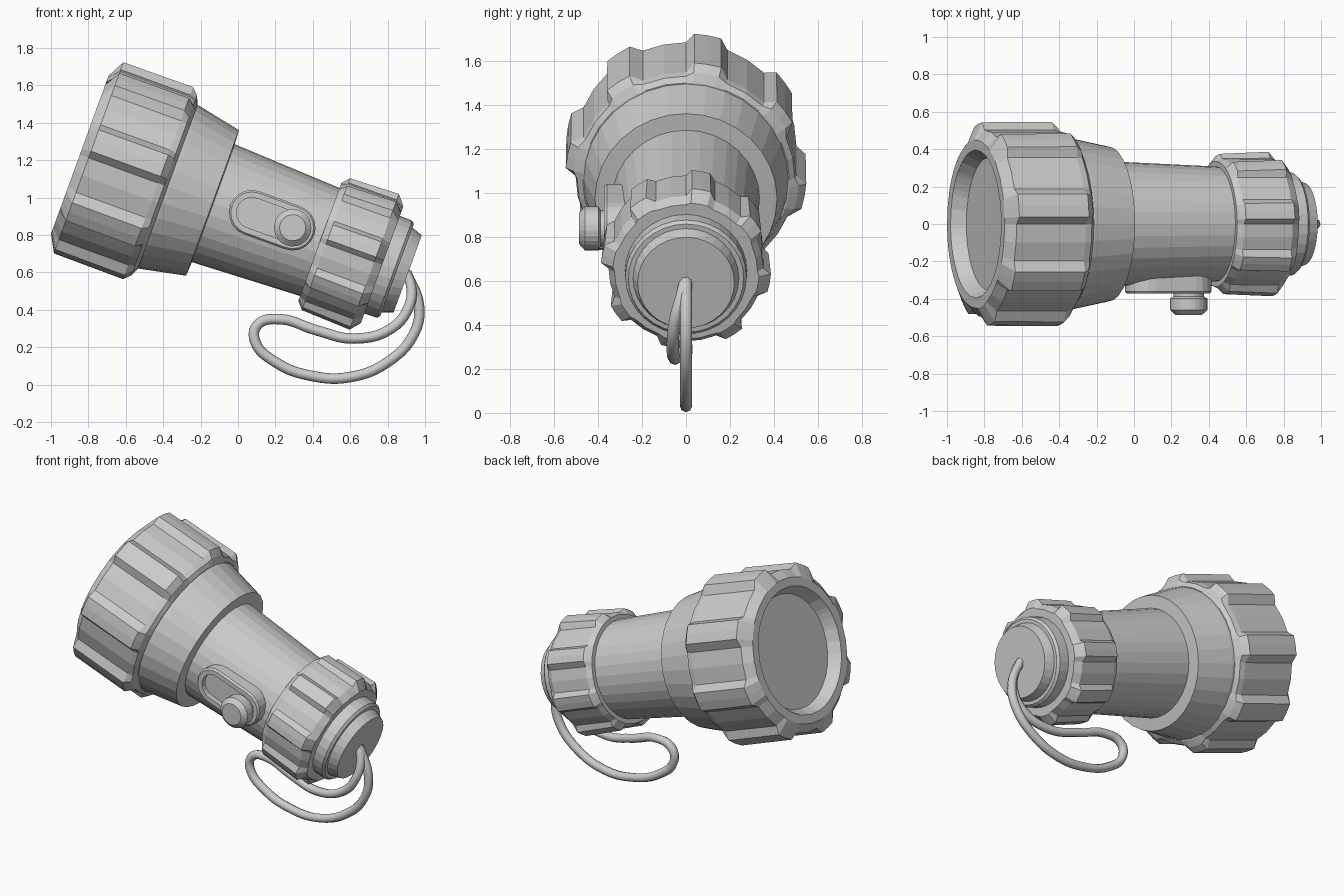
import bpy, bmesh
from math import sin, cos, pi, radians
from mathutils import Matrix, Vector

if "Cube" in bpy.data.objects:
    bpy.data.objects.remove(bpy.data.objects["Cube"])

# Torch axis: local +x runs from head to tail, tilted 20 degrees nose-up
TILT = Matrix.Rotation(radians(20), 4, 'Y')
AXIS = TILT @ Matrix.Translation((0, 0, 0.866))


def loft(name, rings):
    """Skin a list of equal-length point rings and cap both ends."""
    bm = bmesh.new()
    rows = [[bm.verts.new(p) for p in ring] for ring in rings]
    n = len(rows[0])
    for a, b in zip(rows, rows[1:]):
        for i in range(n):
            j = (i + 1) % n
            bm.faces.new((a[i], a[j], b[j], b[i]))
    bm.faces.new(rows[0])
    bm.faces.new(rows[-1])
    bmesh.ops.recalc_face_normals(bm, faces=bm.faces)
    me = bpy.data.meshes.new(name)
    bm.to_mesh(me)
    bm.free()
    ob = bpy.data.objects.new(name, me)
    bpy.context.collection.objects.link(ob)
    ob.matrix_world = AXIS
    return ob


def lathe(name, profile, n=32):
    """Profile of (t, r) turned about the torch axis."""
    return loft(name, [[(t, r * sin(2 * pi * i / n), r * cos(2 * pi * i / n))
                        for i in range(n)] for t, r in profile])


def grip(name, profile, lobes=8):
    """Profile of (t, r, lobe height): ring with raised finger ridges."""
    shape = [(0, 0), (4, 1), (10.5, 1), (17, 1), (22, 0), (33.5, 0)]
    return loft(name, [[(t, (r + h * k) * sin(radians(a + l * 360 / lobes)),
                         (r + h * k) * cos(radians(a + l * 360 / lobes)))
                        for l in range(lobes) for a, k in shape]
                       for t, r, h in profile])


def stadium(y, r, t0, t1, s, n=10):
    """Slot outline facing -y, with round ends centred on t0 and t1."""
    pts = []
    for c, start in ((t1, -pi / 2), (t0, pi / 2)):
        for i in range(n + 1):
            a = start + pi * i / n
            pts.append((c + r * cos(a), y, s + r * sin(a)))
    return pts


# Head with recessed lens
grip("head_grip", [(-1.14, 0.355, 0), (-1.215, 0.395, 0), (-1.215, 0.45, 0),
                   (-1.165, 0.502, 0.043), (-0.77, 0.502, 0.046),
                   (-0.735, 0.495, 0.018), (-0.715, 0.47, 0)])

# Tapered collar and barrel
lathe("collar", [(-0.74, 0.468), (-0.70, 0.463), (-0.46, 0.414), (-0.455, 0.33)])
lathe("barrel", [(-0.47, 0.336), (0.18, 0.306)])

# Tail cap with ridges, then stepped end
grip("tail_cap", [(0.15, 0.315, 0), (0.15, 0.335, 0), (0.185, 0.35, 0.026),
                  (0.46, 0.352, 0.035), (0.505, 0.325, 0.008), (0.505, 0.29, 0)])
lathe("tail_ring", [(0.49, 0.278), (0.575, 0.276), (0.59, 0.262)])
lathe("tail_plate", [(0.58, 0.243), (0.60, 0.238), (0.65, 0.22)])

# Slide switch: slotted plate and button
T0, T1, S = -0.245, -0.012, 0.022
loft("switch_plate", [stadium(y, r, T0, T1, S) for y, r in
                      ((-0.22, 0.122), (-0.36, 0.122), (-0.372, 0.112),
                       (-0.372, 0.082), (-0.337, 0.082))])
loft("switch_button", [stadium(y, r, T1, T1, S, 12)[:-1] for y, r in
                       ((-0.32, 0.082), (-0.388, 0.082), (-0.398, 0.1),
                        (-0.46, 0.1), (-0.487, 0.07))])

# Wrist lanyard: one looped tube
path = [(0.89, 0, 0.61), (0.925, -0.02, 0.53), (0.915, -0.05, 0.42),
        (0.82, -0.06, 0.30), (0.62, -0.05, 0.246), (0.42, -0.03, 0.29),
        (0.22, -0.01, 0.35), (0.105, 0, 0.32), (0.09, 0, 0.235),
        (0.20, 0, 0.12), (0.40, 0, 0.045), (0.60, 0, 0.04),
        (0.80, 0, 0.12), (0.94, 0, 0.27), (0.968, 0, 0.42), (0.90, 0, 0.60)]
curve = bpy.data.curves.new("lanyard", 'CURVE')
curve.dimensions = '3D'
curve.bevel_depth = 0.028
curve.bevel_resolution = 2
curve.resolution_u = 5
curve.use_fill_caps = True
spline = curve.splines.new('BEZIER')
spline.bezier_points.add(len(path) - 1)
for bp, co in zip(spline.bezier_points, path):
    bp.co = Vector(co)
    bp.handle_left_type = bp.handle_right_type = 'AUTO'
lanyard = bpy.data.objects.new("lanyard", curve)
bpy.context.collection.objects.link(lanyard)
